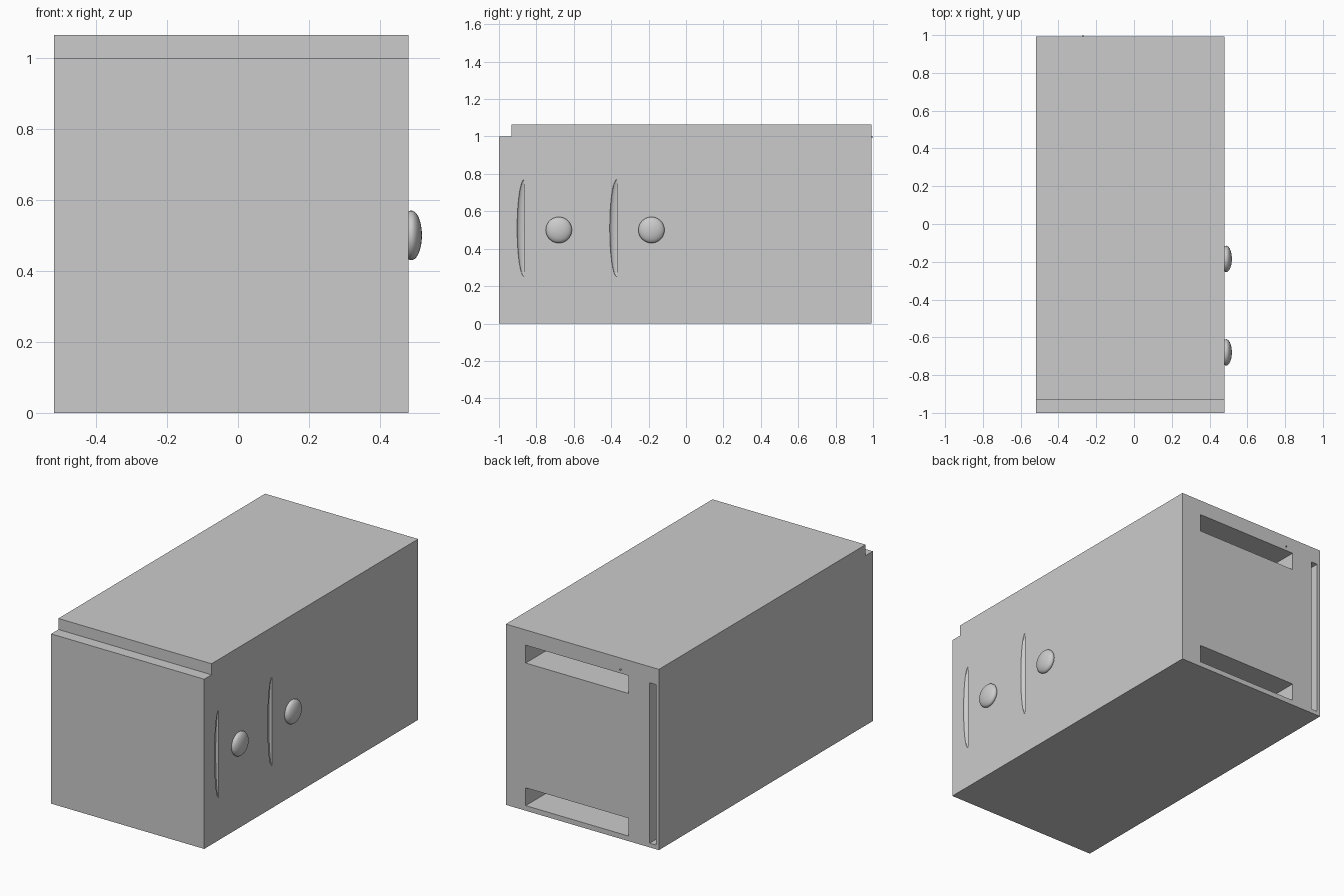
import bpy, bmesh
from math import radians, pi
from mathutils import Matrix, Vector

if "Cube" in bpy.data.objects:
    bpy.data.objects.remove(bpy.data.objects["Cube"])

X0, X1 = -0.518, 0.48
BACK = 0.992


def finish(name, bm):
    bmesh.ops.recalc_face_normals(bm, faces=bm.faces)
    mesh = bpy.data.meshes.new(name)
    bm.to_mesh(mesh)
    bm.free()
    ob = bpy.data.objects.new(name, mesh)
    bpy.context.collection.objects.link(ob)
    return ob


def box(name, lo, hi):
    bm = bmesh.new()
    size = Vector(hi) - Vector(lo)
    mid = (Vector(hi) + Vector(lo)) / 2
    bmesh.ops.create_cube(bm, size=1, matrix=Matrix.Translation(mid) @ Matrix.Diagonal((*size, 1)))
    return finish(name, bm)


def ellipsoid(name, centre, radii, half=False):
    bm = bmesh.new()
    # poles point along x
    bmesh.ops.create_uvsphere(bm, u_segments=32, v_segments=20, radius=1,
                              matrix=Matrix.Rotation(pi / 2, 4, 'Y'))
    if half:
        cut = bmesh.ops.bisect_plane(bm, geom=bm.verts[:] + bm.edges[:] + bm.faces[:],
                                     plane_co=(0, 0.001, 0), plane_no=(0, 1, 0), clear_outer=True)
        edges = [e for e in cut['geom_cut'] if isinstance(e, bmesh.types.BMEdge)]
        bmesh.ops.contextual_create(bm, geom=edges)
    bm.transform(Matrix.Translation(centre) @ Matrix.Diagonal((*radii, 1)))
    return finish(name, bm)


def smooth(ob, angle):
    bpy.ops.object.select_all(action='DESELECT')
    ob.select_set(True)
    bpy.context.view_layer.objects.active = ob
    bpy.ops.object.shade_smooth_by_angle(angle=radians(angle))


# Cabinet body: stepped side profile extruded across the width
bm = bmesh.new()
profile = [(-1, 0), (BACK, 0), (BACK, 1.065), (-0.932, 1.065), (-0.932, 1), (-1, 1)]
face = bm.faces.new([bm.verts.new((X0, y, z)) for y, z in profile])
ext = bmesh.ops.extrude_face_region(bm, geom=[face])
bmesh.ops.translate(bm, vec=(X1 - X0, 0, 0),
                    verts=[v for v in ext['geom'] if isinstance(v, bmesh.types.BMVert)])
body = finish("cabinet_body", bm)

# Slots in the back: two horizontal, one tall and narrow
cutters = [box("slot_cutter", (xa, 0.5, za), (xb, 1.1, zb)) for xa, xb, za, zb in
           [(-0.32, 0.35, 0.87, 0.975), (-0.32, 0.35, 0.03, 0.135), (-0.498, -0.458, 0.025, 0.97)]]

# Curved finger scoops and round knobs on the right side
for i, y in enumerate((-0.68, -0.185)):
    cutters.append(ellipsoid("scoop_cutter", (X1, y - 0.185, 0.51), (0.02, 0.038, 0.26), half=True))
    knob = ellipsoid(f"knob_{i + 1}", (X1 + 0.008, y, 0.5), (0.03, 0.07, 0.07))
    smooth(knob, 40)

for c in cutters:
    mod = body.modifiers.new("cut", 'BOOLEAN')
    mod.operation = 'DIFFERENCE'
    mod.solver = 'EXACT'
    mod.object = c
    bpy.context.view_layer.objects.active = body
    bpy.ops.object.modifier_apply(modifier=mod.name)
    bpy.data.objects.remove(c)
smooth(body, 20)

# Tiny catch pin near the top of the back
box("catch_pin", (-0.273, 0.98, 0.995), (-0.267, 1.0, 1.001))
